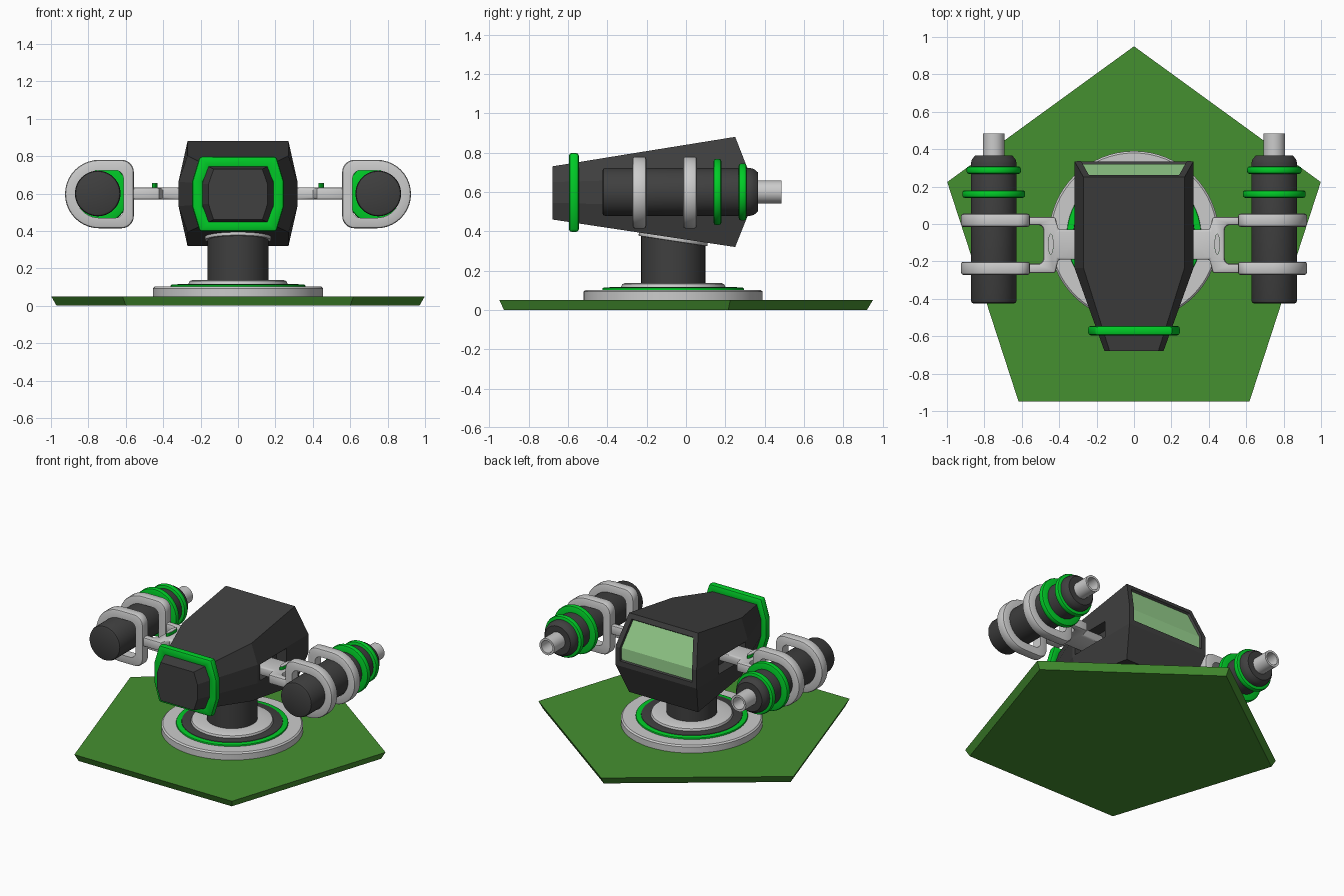
import bpy, bmesh
from math import sin, cos, pi, radians
from mathutils import Vector, Matrix

if "Cube" in bpy.data.objects:
    bpy.data.objects.remove(bpy.data.objects["Cube"])


def material(name, color):
    m = bpy.data.materials.new(name)
    m.diffuse_color = (*color, 1)
    m.use_nodes = True
    m.node_tree.nodes["Principled BSDF"].inputs["Base Color"].default_value = m.diffuse_color
    return m


DARK = material("dark_metal", (0.05, 0.05, 0.05))
GREEN = material("bright_green", (0.0, 0.6, 0.02))
FLOOR = material("base_green", (0.06, 0.28, 0.03))
GLASS = material("window_green", (0.32, 0.66, 0.28))


def finish(name, bm, mat=None, bevel=0, segs=2, mirror=False):
    bmesh.ops.remove_doubles(bm, verts=bm.verts, dist=1e-5)
    bmesh.ops.recalc_face_normals(bm, faces=bm.faces)
    if bevel:
        sharp = [e for e in bm.edges if e.is_manifold and e.calc_face_angle(0) > radians(40)]
        bmesh.ops.bevel(bm, geom=sharp, offset=bevel, segments=segs, profile=0.5, affect='EDGES')
    me = bpy.data.meshes.new(name)
    bm.to_mesh(me)
    bm.free()
    ob = bpy.data.objects.new(name, me)
    bpy.context.collection.objects.link(ob)
    if mat:
        me.materials.append(mat)
    if mirror:
        ob.modifiers.new("mirror", 'MIRROR')
    return ob


def loft(loops, closed=False, caps=True):
    """Skin a row of equal-length point loops; closed joins last to first."""
    bm = bmesh.new()
    rows = [[bm.verts.new(p) for p in lp] for lp in loops]
    n = len(rows[0])
    pairs = list(zip(rows, rows[1:])) + ([(rows[-1], rows[0])] if closed else [])
    for a, b in pairs:
        for i in range(n):
            j = (i + 1) % n
            bm.faces.new((a[i], a[j], b[j], b[i]))
    if caps and not closed:
        bm.faces.new(rows[0])
        bm.faces.new(rows[-1])
    return bm


def lathe(name, profile, centre, axis='Z', closed=False, n=48, mat=None, mirror=False):
    """Revolve (radius, height) points round the z or y axis."""
    loops = []
    for r, h in profile:
        lp = []
        for i in range(n):
            a = 2 * pi * i / n
            p = (r * cos(a), r * sin(a), h) if axis == 'Z' else (r * cos(a), h, r * sin(a))
            lp.append(Vector(p) + Vector(centre))
        loops.append(lp)
    return finish(name, loft(loops, closed, caps=False), mat, mirror=mirror)


def ring_profile(r0, r1, h0, h1, b):
    return [(r0, h0), (r1 - b, h0), (r1 - b * .3, h0 + b * .3), (r1, h0 + b), (r1, h1 - b),
            (r1 - b * .3, h1 - b * .3), (r1 - b, h1), (r0, h1)]


def box(x0, x1, y0, y1, z0, z1):
    return loft([[(x, y0, z0), (x, y1, z0), (x, y1, z1), (x, y0, z1)] for x in (x0, x1)])


# Pentagon floor plate, tapering downwards
def pentagon(r, z):
    return [(r * sin(2 * pi * i / 5), r * cos(2 * pi * i / 5) - 0.1, z) for i in range(5)]


finish("floor_plate", loft([pentagon(1.02, 0), pentagon(1.05, 0.05)]), FLOOR)

# Turntable rings and neck
C = (0, -0.065, 0)
lathe("turntable_disc", [(0, .045), (.45, .045), (.455, .05), (.455, .093), (.445, .102),
                         (0, .102)], C, n=64)
lathe("turntable_green_ring", ring_profile(.30, .36, .09, .113, .006), C, closed=True, n=64, mat=GREEN)
lathe("turntable_dark_ring", ring_profile(.2, .325, .09, .117, .004), C, closed=True, n=64, mat=DARK)
lathe("neck_collar", ring_profile(.15, .265, .09, .137, .02), C, closed=True, n=64)
lathe("neck", [(0, .1), (.163, .1), (.163, .385), (0, .36)], C, mat=DARK)
top_ring = lathe("neck_top_ring", ring_profile(.1, .177, -.012, .012, .004), (0, 0, 0), closed=True)
top_ring.data.transform(Matrix.Translation((0, -.065, .362)) @ Matrix.Rotation(-.15, 4, 'X'))


# Head: three octagonal sections
def octagon(y_end, y_mid, t, w, z0, z1, zm):
    h = [(t, y_end, z1), (w, y_mid, .6 + zm), (w, y_mid, .595 - zm), (t, y_end, z0)]
    return h + [(-x, y, z) for x, y, z in reversed(h)]


bm = loft([octagon(-.68, -.68, .13, .158, .46, .73, .05),
           octagon(-.235, -.235, .27, .318, .393, .802, .063),
           octagon(.25, .335, .27, .318, .32, .88, .063)], caps=False)
bm.verts.ensure_lookup_table()
v = bm.verts
bm.faces.new(v[0:8])
b = v[16:24]
back = [bm.faces.new((b[i], b[i + 1], b[6 - i], b[7 - i])) for i in range(3)]
bmesh.ops.recalc_face_normals(bm, faces=bm.faces)
# Window sunk into the upper back
panes = back[:2]
bmesh.ops.inset_region(bm, faces=panes, thickness=.035, depth=0, use_even_offset=True)
bmesh.ops.inset_region(bm, faces=panes, thickness=.004, depth=-.015, use_even_offset=True)
for f in panes:
    f.material_index = 1
head = finish("head", bm, DARK)
head.data.materials.append(GLASS)

# Slots in the head sides for the arms
cutter = finish("arm_slot_cutter", box(.24, .5, -.21, .09, .54, .655), mirror=True)
cutter.hide_render = True
cutter.display_type = 'WIRE'
cut = head.modifiers.new("arm_slots", 'BOOLEAN')
cut.operation = 'DIFFERENCE'
cut.object = cutter

# Green band round the nose
loops = [octagon(y, y, t, w, z0, z1, .065) for y, t, w, z0, z1 in (
    (-.595, .205, .245, .397, .798), (-.545, .205, .245, .397, .798),
    (-.545, .15, .185, .455, .738), (-.595, .15, .185, .455, .738))]
finish("nose_band", loft(loops, closed=True), GREEN, bevel=.014)

# Guns (right side built, left mirrored)
G = (.75, 0, .6)
lathe("gun_body", [(0, -.425), (.108, -.425), (.118, -.42), (.122, -.41), (.122, .325), (.117, .345),
                   (.1, .365), (0, .365)], G, 'Y', mat=DARK, mirror=True)
lathe("gun_barrel", [(.04, .35), (.058, .35), (.058, .485), (.043, .485), (.043, .39), (0, .39)],
      G, 'Y', n=32, mirror=True)
for i, (y, r) in enumerate(((.16, .168), (.288, .145))):
    lathe(f"gun_green_ring_{i + 1}", ring_profile(.11, r, y - .02, y + .02, .012), G, 'Y',
          closed=True, mat=GREEN, mirror=True)


# D-shaped clamps holding each gun
def clamp_loop(d, y):
    """Half-round outside, rounded square inside; d shrinks the outline."""
    r, x0, c = .183 - d, .557 + d, .065 - d * .4
    pts = [(.742 + r * cos(a), r * sin(a)) for a in [-pi / 2 + pi * k / 20 for k in range(21)]]
    for sz, start in ((1, pi / 2), (-1, pi)):
        pts += [(x0 + c + c * cos(start + pi / 2 * k / 6), sz * (r - c) + c * sin(start + pi / 2 * k / 6))
                for k in range(7)]
    return [(x, y, .597 + z) for x, z in pts]


for i, y in enumerate((-.237, .02)):
    a, e, d = y - .035, y + .035, .012
    finish(f"gun_clamp_{i + 1}", loft([
        clamp_loop(d, a), clamp_loop(d * .3, a + d * .3), clamp_loop(0, a + d),
        clamp_loop(0, e - d), clamp_loop(d * .3, e - d * .3), clamp_loop(d, e),
        clamp_loop(.056, e), clamp_loop(.056, a)], closed=True), mirror=True)

# Forked arms
outline = [(.22, -.19), (.405, -.19), (.42, -.262), (.575, -.262), (.575, -.212), (.5, -.212),
           (.485, -.195), (.485, -.022), (.5, -.005), (.575, -.005), (.575, .038), (.42, .038),
           (.405, -.03), (.22, -.03)]
finish("forked_arm", loft([[(x, y, z) for x, y in outline] for z in (.567, .632)]),
       bevel=.012, mirror=True)


# Oval stud on each arm
def oval(s, z):
    return [(.445 + .015 * s * cos(pi * k / 12), -.108 + .057 * s * sin(pi * k / 12), z) for k in range(24)]


finish("arm_stud", loft([oval(1, .62), oval(1, .653)]), GREEN, mirror=True)
finish("arm_stud_cap", loft([oval(.97, .65), oval(.97, .656)]), mirror=True)

# Smooth curves, keep edges sharp
for ob in list(bpy.context.scene.objects):
    bpy.ops.object.select_all(action='DESELECT')
    ob.select_set(True)
    bpy.context.view_layer.objects.active = ob
    if ob.name not in ("head", "floor_plate", "arm_slot_cutter"):
        bpy.ops.object.shade_smooth_by_angle(angle=radians(35))
